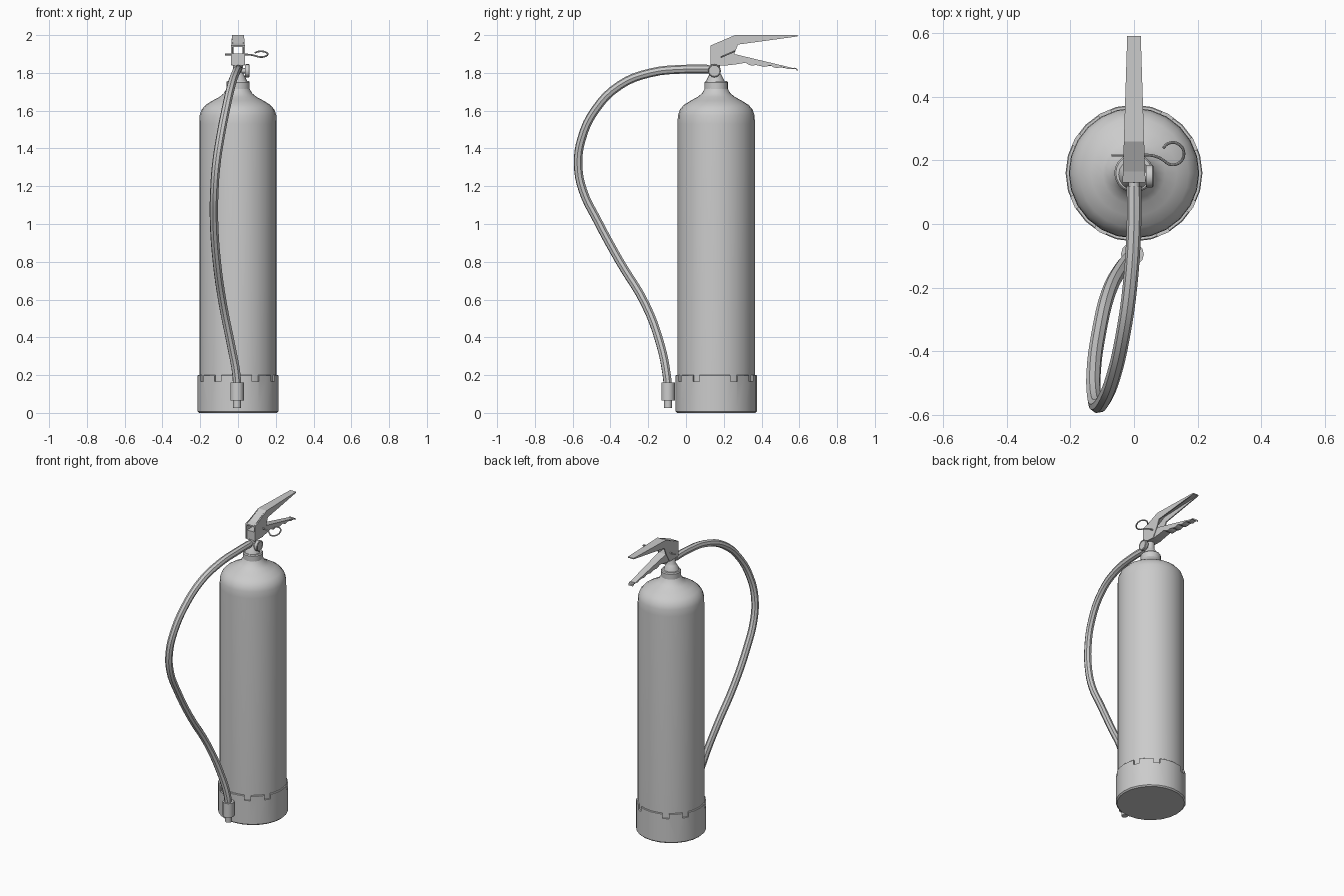
import bpy, bmesh, math
from mathutils import Vector, Matrix

if "Cube" in bpy.data.objects:
    bpy.data.objects.remove(bpy.data.objects["Cube"])

CY = 0.16  # tank axis in y


def finish(name, bm, smooth=True):
    bmesh.ops.remove_doubles(bm, verts=bm.verts, dist=1e-5)
    bmesh.ops.recalc_face_normals(bm, faces=bm.faces)
    me = bpy.data.meshes.new(name)
    bm.to_mesh(me)
    bm.free()
    ob = bpy.data.objects.new(name, me)
    bpy.context.collection.objects.link(ob)
    if smooth:
        shade(ob)
    return ob


def activate(ob):
    bpy.ops.object.select_all(action='DESELECT')
    ob.select_set(True)
    bpy.context.view_layer.objects.active = ob


def shade(ob):
    activate(ob)
    bpy.ops.object.shade_smooth_by_angle(angle=math.radians(35))


def lathe(name, profile, centre, segs=24, axis='Z'):
    """Revolve (radius, height) points around an axis through centre."""
    bm = bmesh.new()
    rings = []
    for r, h in profile:
        rings.append([bm.verts.new((r * math.cos(2 * math.pi * i / segs),
                                    r * math.sin(2 * math.pi * i / segs), h)) for i in range(segs)])
    for a, b in zip(rings, rings[1:]):
        for i in range(segs):
            j = (i + 1) % segs
            bm.faces.new((a[i], a[j], b[j], b[i]))
    rot = {'Z': Matrix(), 'X': Matrix.Rotation(math.pi / 2, 4, 'Y'),
           'Y': Matrix.Rotation(-math.pi / 2, 4, 'X')}[axis]
    bmesh.ops.transform(bm, matrix=Matrix.Translation(centre) @ rot, verts=bm.verts)
    return finish(name, bm)


def width(y):
    return 0.036 - (y - 0.13) * 0.032


def prism(name, profile, outer, inner):
    """Extrude a (y, z) side profile between two x offsets of the tapering width."""
    bm = bmesh.new()
    a = [bm.verts.new((outer(y), y, z)) for y, z in profile]
    b = [bm.verts.new((inner(y), y, z)) for y, z in profile]
    n = len(profile)
    bm.faces.new(a)
    bm.faces.new(b[::-1])
    for i in range(n):
        j = (i + 1) % n
        bm.faces.new((a[i], b[i], b[j], a[j]))
    bmesh.ops.triangulate(bm, faces=[f for f in bm.faces if len(f.verts) > 4])
    return finish(name, bm, smooth=False)


def tube(name, pts, radius, resolution=4):
    """Round tube along a smooth path, converted to a mesh."""
    cu = bpy.data.curves.new(name, 'CURVE')
    cu.dimensions = '3D'
    cu.bevel_depth = radius
    cu.bevel_resolution = 2
    cu.resolution_u = resolution
    cu.use_fill_caps = True
    sp = cu.splines.new('BEZIER')
    sp.bezier_points.add(len(pts) - 1)
    for p, co in zip(sp.bezier_points, pts):
        p.co = co
        p.handle_left_type = p.handle_right_type = 'AUTO'
    ob = bpy.data.objects.new(name, cu)
    bpy.context.collection.objects.link(ob)
    activate(ob)
    bpy.ops.object.convert(target='MESH')
    shade(bpy.context.object)


# Tank with rounded shoulder
lathe("tank", [(0, 0.06), (0.205, 0.06), (0.205, 1.53), (0.203, 1.575), (0.193, 1.605), (0.172, 1.63),
               (0.135, 1.653), (0.098, 1.673), (0.075, 1.692), (0.062, 1.715), (0.055, 1.73), (0, 1.73)],
      (0, CY, 0))

# Neck collar and valve body
lathe("neck_collar", [(0, 1.71), (0.062, 1.71), (0.062, 1.75), (0.057, 1.757), (0, 1.757)], (0, CY, 0), 20)
lathe("valve_body", [(0, 1.75), (0.05, 1.75), (0.047, 1.762), (0.032, 1.79), (0.026, 1.80), (0.026, 1.845),
                     (0, 1.845)], (0, CY - 0.005, 0), 16)

# Base cup with notched rim
base = lathe("base_cup", [(0, 0), (0.207, 0), (0.215, 0.008), (0.215, 0.197), (0.212, 0.2),
                          (0.2, 0.2), (0.2, 0.08), (0, 0.08)], (0, CY, 0))
bm = bmesh.new()
for k in range(4):
    for a in (26, 60):
        rot = Matrix.Rotation(math.radians(a + 90 * k), 4, 'Z')
        m = (Matrix.Translation((0, CY, 0.215)) @ rot @ Matrix.Translation((0.21, 0, 0))
             @ Matrix.Diagonal((0.05, 0.04, 0.096, 1)))
        bmesh.ops.create_cube(bm, size=1, matrix=m)
cutter = finish("notch_cutter", bm, smooth=False)
cutter.hide_render = True
mod = base.modifiers.new("notches", 'BOOLEAN')
mod.operation = 'DIFFERENCE'
mod.object = cutter
activate(base)
bpy.ops.object.modifier_apply(modifier=mod.name)
bpy.data.objects.remove(cutter)
shade(base)

# Hose, its fitting and the nozzle
tube("hose", [(0, .12, 1.82), (0, 0, 1.82), (-.012, -.19, 1.80), (-.035, -.35, 1.735), (-.065, -.48, 1.605),
              (-.095, -.553, 1.45), (-.115, -.571, 1.315), (-.125, -.547, 1.18), (-.127, -.47, 1.02),
              (-.112, -.35, .80), (-.08, -.215, .575), (-.037, -.135, .36), (-.008, -.102, .2),
              (-.005, -.095, .12)], 0.023)
lathe("hose_fitting", [(0, 0), (0.018, 0), (0.018, 0.06), (0, 0.06)], (0, 0.10, 1.82), 12, 'Y')
lathe("nozzle", [(0, 0.025), (0.021, 0.025), (0.021, 0.065), (0.036, 0.065), (0.036, 0.16), (0, 0.16)],
      (-0.005, -0.095, 0), 12)

# Pressure gauge on the side of the valve
lathe("gauge", [(0, 0), (0.014, 0), (0.014, 0.038), (0.033, 0.038), (0.035, 0.042), (0.035, 0.058),
                (0.031, 0.061), (0.029, 0.057), (0, 0.057)], (0, 0.15, 1.811), 16, 'X')

# Upper lever: folded sheet with two side plates and a top plate
side = prism("lever_side_plates",
             [(.13, 1.945), (.165, 1.955), (.26, 2.0), (.59, 2.0), (.59, 1.993), (.275, 1.95), (.255, 1.90),
              (.22, 1.84), (.13, 1.845)], width, lambda y: width(y) - 0.007)
side.modifiers.new("mirror", 'MIRROR')
prism("lever_top_plate", [(.13, 1.945), (.165, 1.955), (.26, 2.0), (.59, 2.0), (.59, 1.993), (.262, 1.991),
                          (.168, 1.946), (.13, 1.936)],
      lambda y: width(y) - 0.003, lambda y: 0.003 - width(y))

# Lower carrying handle with finger scallops
grip = []
for i in range(17):
    y = 0.575 - 0.26 * i / 16
    drop = 0.012 * abs(math.sin(math.pi * i / 4))
    grip.append((y, 1.822 + (0.575 - y) * 0.1 + 0.006 - drop))
prism("carry_handle", [(.135, 1.84), (.135, 1.902), (.255, 1.90), (.59, 1.82), (.59, 1.808)] + grip
      + [(.27, 1.846), (.22, 1.84)],
      lambda y: width(y) - 0.004, lambda y: 0.004 - width(y))

# Safety pin with open pull ring, tilted with the lever
pin = [(-.07, 0), (0, 0), (.05, 0), (.075, -.006)]
for i in range(11):
    a = math.radians(220 + 290 * i / 10)
    pin.append((.122 + .035 * math.cos(a), .005 + .035 * math.sin(a)))
tube("safety_pin", [(x, .216 + d, 1.897 + .43 * d) for x, d in pin], 0.0045, 3)
